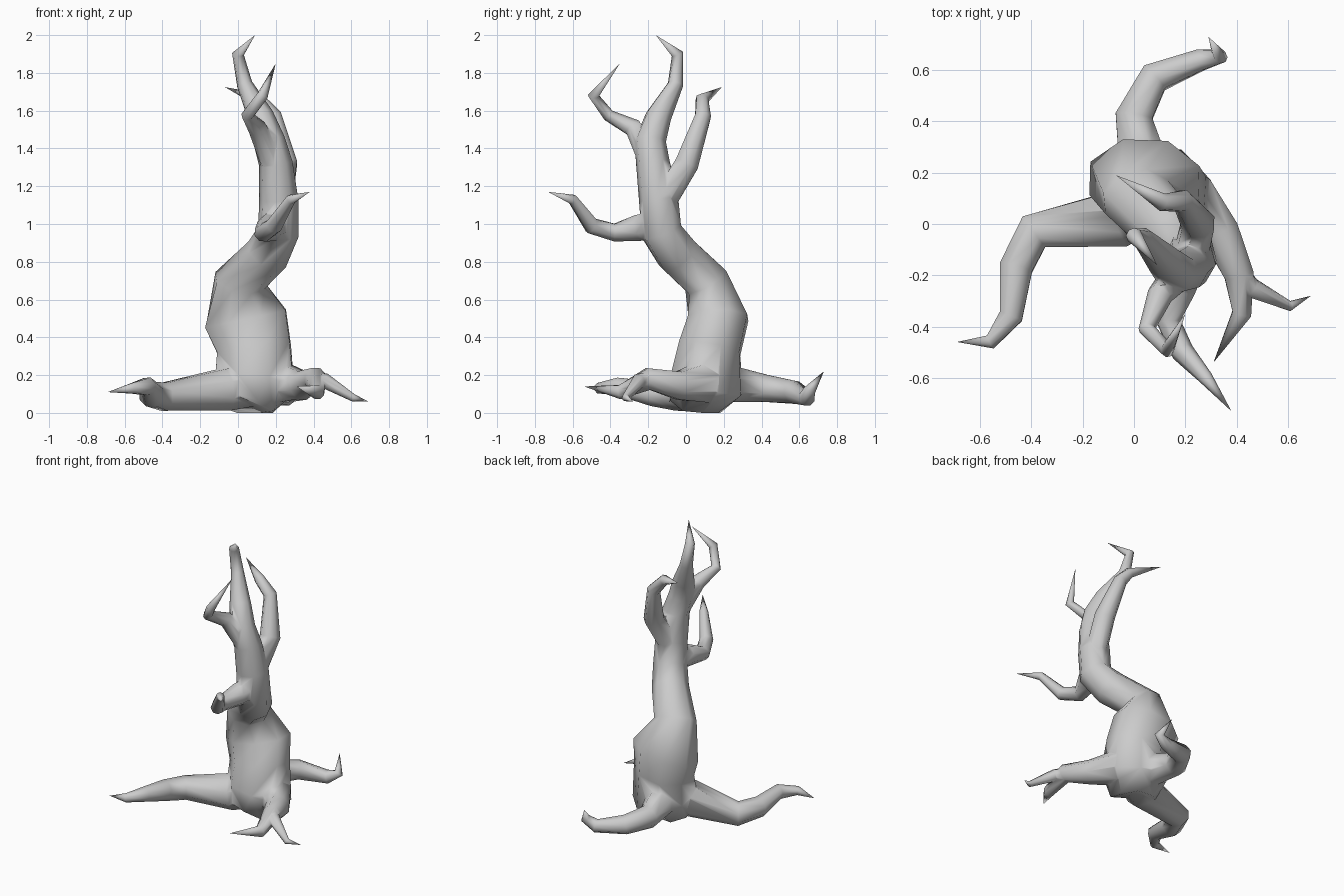
import bpy, bmesh, math
from mathutils import Vector


def limb(name, pts, sides=8):
    """Tapered tube through (x, y, z, radius[, depth radius]) points; radius 0 ends in a spike."""
    P = [Vector(p[:3]) for p in pts]
    bm = bmesh.new()
    rings, ref = [], None
    for i, p in enumerate(P):
        a = (p - P[i - 1]).normalized() if i else Vector()
        b = (P[i + 1] - p).normalized() if i < len(P) - 1 else Vector()
        t = (a + b).normalized()
        if ref is None:
            ref = Vector((1, 0, 0)) if abs(t.x) < 0.7 else Vector((0, 0, 1))
        ref = (ref - t * ref.dot(t)).normalized()
        side = t.cross(ref)
        r, r2 = pts[i][3], pts[i][-1]
        if r == 0:
            rings.append([bm.verts.new(p)])
            continue
        rings.append([bm.verts.new(p + ref * r * math.cos(k) + side * r2 * math.sin(k))
                      for k in (2 * math.pi * (j + 0.5) / sides for j in range(sides))])
    for lo, hi in zip(rings, rings[1:]):
        for j in range(sides):
            k = (j + 1) % sides
            if len(hi) == 1:
                bm.faces.new((lo[j], lo[k], hi[0]))
            else:
                bm.faces.new((lo[j], lo[k], hi[k], hi[j]))
    bm.faces.new(rings[0][::-1])
    for v in bm.verts:
        v.co.z = max(v.co.z, 0)
    bmesh.ops.recalc_face_normals(bm, faces=bm.faces)
    me = bpy.data.meshes.new(name)
    bm.to_mesh(me)
    bm.free()
    me.shade_smooth()
    ob = bpy.data.objects.new(name, me)
    bpy.context.collection.objects.link(ob)
    return ob


def fuse(tree, name, pts):
    """Grow a limb and union it into the tree's skin."""
    ob = limb(name, pts)
    bpy.context.view_layer.objects.active = tree
    mod = tree.modifiers.new(name, "BOOLEAN")
    mod.operation, mod.solver, mod.object = "UNION", "EXACT", ob
    bpy.ops.object.modifier_apply(modifier=mod.name)
    bpy.data.objects.remove(ob)


# Twisting trunk running up into the tallest branch
tree = limb("twisted_tree", [
    (0.05, 0.05, 0.02, 0.15), (0.09, 0.11, 0.15, 0.225, 0.21),
    (0.085, 0.125, 0.34, 0.21, 0.175), (0.04, 0.17, 0.50, 0.235, 0.17),
    (0.01, 0.105, 0.70, 0.14, 0.125), (0.155, -0.045, 0.84, 0.12), (0.215, -0.13, 0.96, 0.11),
    (0.215, -0.145, 1.13, 0.105), (0.20, -0.175, 1.32, 0.09), (0.165, -0.19, 1.44, 0.085),
    (0.12, -0.145, 1.57, 0.07), (0.035, -0.055, 1.74, 0.042), (0.0, -0.045, 1.90, 0.032),
    (0.09, -0.16, 2.0, 0)])

# Side branches
fuse(tree, "back_branch", [
    (0.215, -0.15, 1.06, 0.07), (0.25, 0.005, 1.32, 0.068),
    (0.19, 0.09, 1.57, 0.045), (0.11, 0.085, 1.66, 0.035), (-0.07, 0.19, 1.725, 0)])
fuse(tree, "front_branch", [
    (0.19, -0.18, 1.32, 0.07), (0.10, -0.28, 1.51, 0.05),
    (0.05, -0.41, 1.575, 0.033), (0.13, -0.49, 1.68, 0.03), (0.2, -0.35, 1.85, 0)])
fuse(tree, "low_branch", [
    (0.215, -0.13, 1.0, 0.08), (0.17, -0.25, 0.98, 0.075), (0.135, -0.38, 0.955, 0.05),
    (0.19, -0.50, 0.99, 0.045), (0.28, -0.60, 1.13, 0.028), (0.38, -0.73, 1.17, 0)])

# Spreading roots
fuse(tree, "left_root", [
    (0.08, 0.10, 0.15, 0.12), (-0.06, 0.02, 0.125, 0.12),
    (-0.39, -0.03, 0.085, 0.08), (-0.46, -0.17, 0.10, 0.07), (-0.48, -0.36, 0.14, 0.05),
    (-0.56, -0.46, 0.13, 0.03), (-0.69, -0.46, 0.11, 0)])
fuse(tree, "back_root", [
    (0.06, 0.12, 0.17, 0.12), (0.0, 0.42, 0.13, 0.078),
    (0.08, 0.57, 0.11, 0.065), (0.26, 0.64, 0.08, 0.045), (0.335, 0.655, 0.12, 0.032),
    (0.29, 0.73, 0.22, 0)])
fuse(tree, "right_root", [
    (0.11, 0.14, 0.17, 0.12), (0.23, 0.09, 0.16, 0.115), (0.34, -0.04, 0.145, 0.08),
    (0.41, -0.20, 0.18, 0.062), (0.42, -0.35, 0.11, 0.04), (0.31, -0.54, 0.14, 0)])
fuse(tree, "right_root_fork", [
    (0.39, -0.17, 0.18, 0.04), (0.46, -0.25, 0.17, 0.04),
    (0.61, -0.32, 0.08, 0.02), (0.69, -0.28, 0.06, 0)])
tree.data.shade_smooth()
